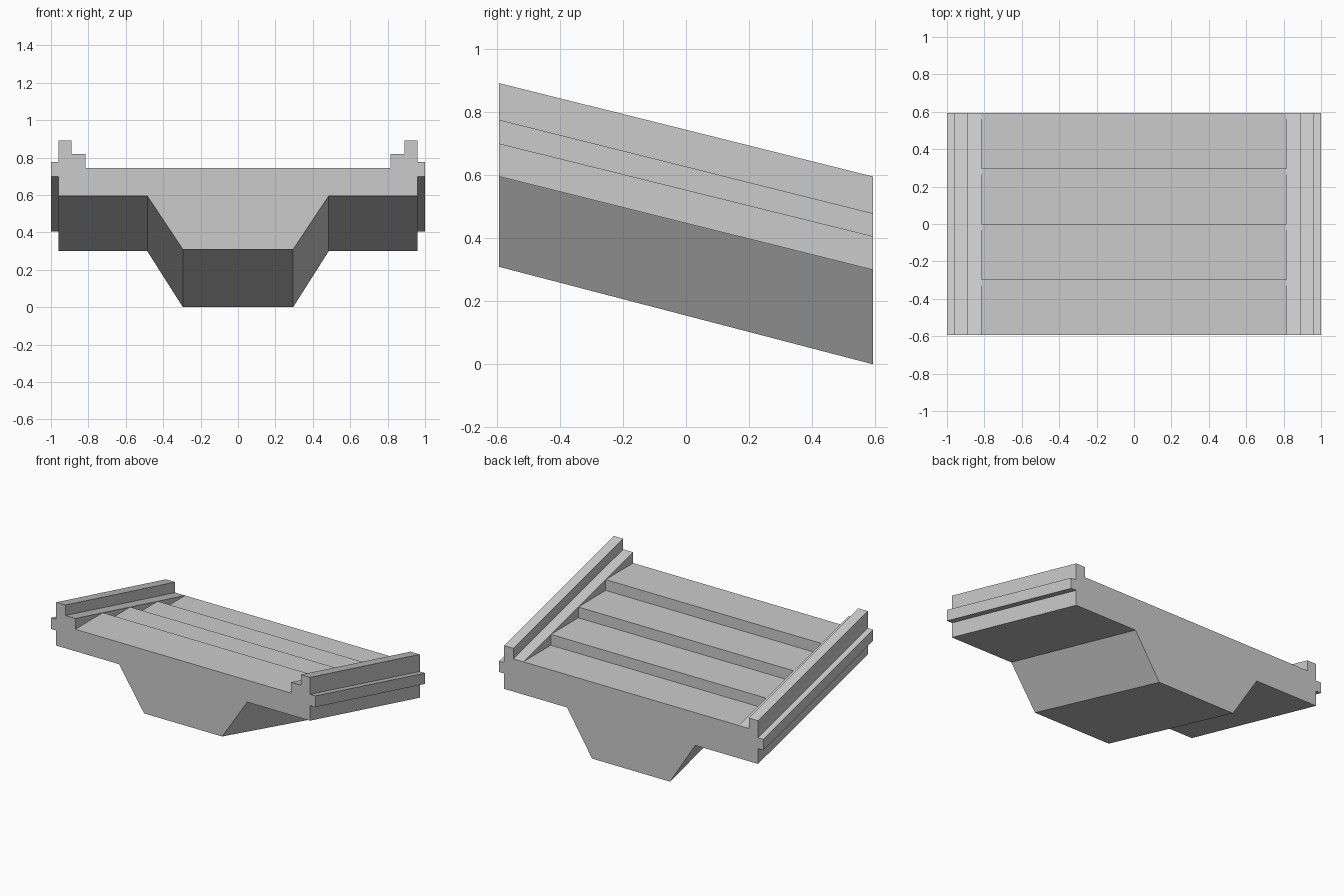
import bpy, bmesh

if "Cube" in bpy.data.objects:
    bpy.data.objects.remove(bpy.data.objects["Cube"])

HALF_LEN = 0.593      # half length along y
STEPS = 4
LEDGE_Z, RISE = 0.819, 0.074
INNER, OUTER = 0.815, 0.89   # x of the ledge beside the treads
BACK_Z = LEDGE_Z - STEPS * RISE

# Half cross-section: x, z at the front end, z at the back end
half = [
    (0.295, 0.309, 0.0), (0.485, 0.595, 0.299), (0.96, 0.595, 0.299),     # keel, underside
    (0.96, 0.698, 0.404), (1.0, 0.698, 0.404),                            # side rib
    (1.0, 0.775, 0.478), (0.96, 0.775, 0.478),
    (0.96, 0.891, 0.595), (OUTER, 0.891, 0.595),                          # kerb
    (OUTER, LEDGE_Z, BACK_Z), (INNER, LEDGE_Z, BACK_Z),                   # ledge
    (INNER, LEDGE_Z - RISE, BACK_Z),                                      # deck corner
]
ring = half + [(-x, a, b) for x, a, b in reversed(half)]

bm = bmesh.new()


def face(points):
    return bm.faces.new([bm.verts.new(p) for p in points])


# Sloping trough and kerbs: end caps plus the swept sides
front = [(x, -HALF_LEN, a) for x, a, b in ring]
back = [(x, HALF_LEN, b) for x, a, b in ring]
face(front)
face([p for i, p in enumerate(back) if p not in back[:i]])
n = len(ring)
stair_edges = {9, 10, 11, 12, 13}    # replaced by ledges and steps below
for i in range(n):
    if i not in stair_edges:
        j = (i + 1) % n
        face([front[i], front[j], back[j], back[i]])

# Steps: flat treads, risers facing the back, triangular cheeks
ys = [-HALF_LEN + 2 * HALF_LEN * i / STEPS for i in range(STEPS + 1)]
zs = [LEDGE_Z - RISE * i for i in range(STEPS + 1)]
for i in range(STEPS):
    y0, y1, z0, z1 = ys[i], ys[i + 1], zs[i], zs[i + 1]
    face([(-INNER, y0, z1), (INNER, y0, z1), (INNER, y1, z1), (-INNER, y1, z1)])
    if i:
        face([(-INNER, y0, z0), (INNER, y0, z0), (INNER, y0, z1), (-INNER, y0, z1)])
    for s in (-1, 1):
        face([(s * INNER, y0, z0), (s * INNER, y0, z1), (s * INNER, y1, z1)])

# Sloping ledges beside the steps
for s in (-1, 1):
    inner = [(s * INNER, y, z) for y, z in zip(ys, zs)]
    face([(s * OUTER, HALF_LEN, BACK_Z), (s * OUTER, -HALF_LEN, LEDGE_Z)] + inner)

bmesh.ops.remove_doubles(bm, verts=bm.verts[:], dist=0.0005)
bmesh.ops.recalc_face_normals(bm, faces=bm.faces[:])
mesh = bpy.data.meshes.new("stair_segment")
bm.to_mesh(mesh)
bm.free()
bpy.context.collection.objects.link(bpy.data.objects.new("stair_segment", mesh))
